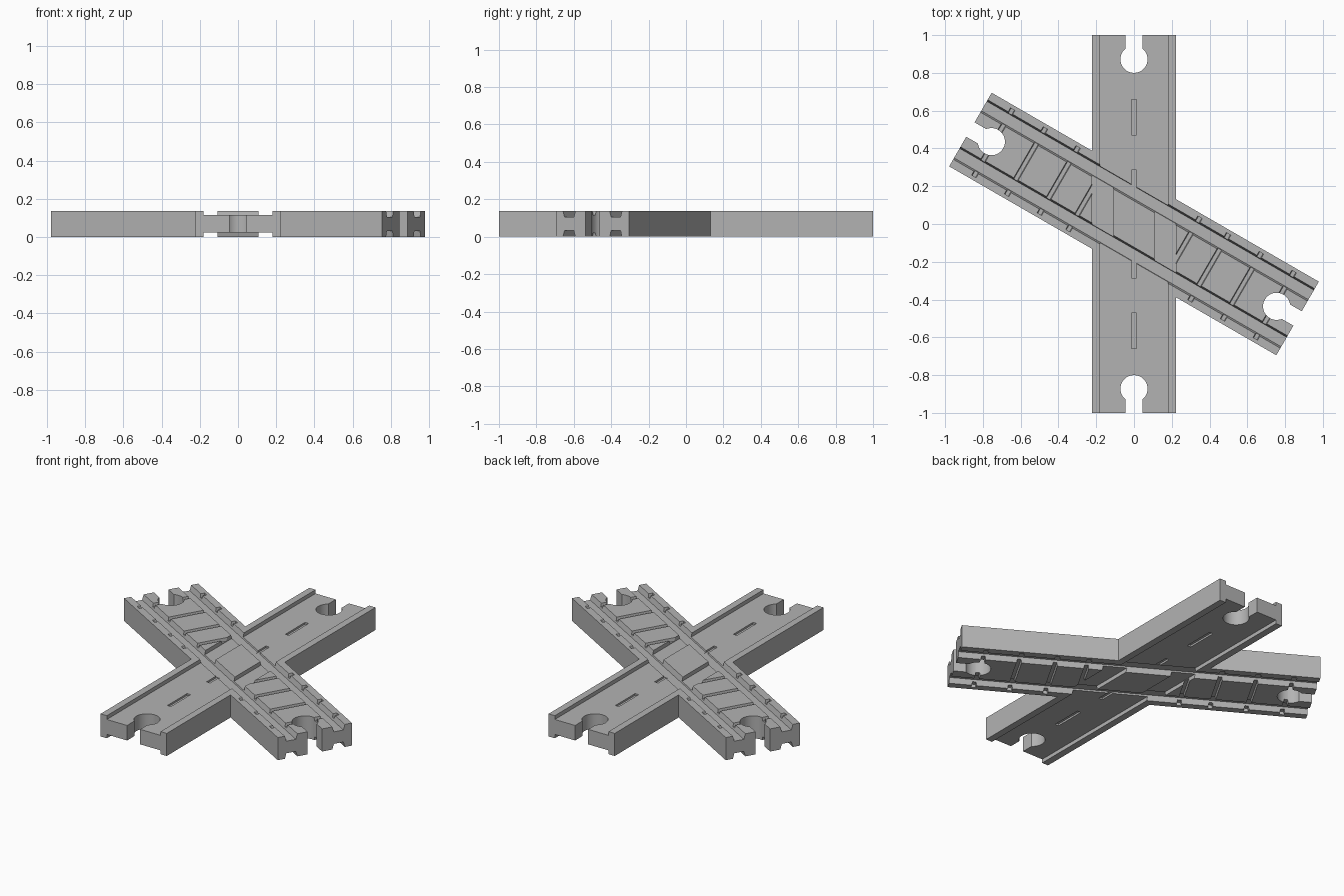
import bpy, bmesh, math
from mathutils import Vector

H = 0.137                      # thickness
ROAD, TRACK = 0.222, 0.225     # half widths
LANE, TIE_END = 0.18, 0.205
ANGLE = math.radians(-30)
C, S = math.cos(ANGLE), math.sin(ANGLE)

if "Cube" in bpy.data.objects:
    bpy.data.objects.remove(bpy.data.objects["Cube"], do_unlink=True)

grey = bpy.data.materials.new("plain_grey")
grey.use_nodes = True
grey.diffuse_color = (0.45, 0.45, 0.45, 1)
grey.node_tree.nodes["Principled BSDF"].inputs["Base Color"].default_value = grey.diffuse_color


def turn(u, v):
    """Track coordinates to model coordinates."""
    return (u * C - v * S, u * S + v * C)


def cross(x, v):
    """Point at the given x lying on a line parallel to the track."""
    return (x, (v + x * S) / C)


def loft(name, low, high, z0, z1):
    """Solid between two flat polygons with equal point counts."""
    bm = bmesh.new()
    a = [bm.verts.new((x, y, z0)) for x, y in low]
    b = [bm.verts.new((x, y, z1)) for x, y in high]
    bm.faces.new(a)
    bm.faces.new(b)
    for i in range(len(a)):
        j = (i + 1) % len(a)
        bm.faces.new((a[i], a[j], b[j], b[i]))
    bmesh.ops.recalc_face_normals(bm, faces=bm.faces)
    mesh = bpy.data.meshes.new(name)
    bm.to_mesh(mesh)
    bm.free()
    obj = bpy.data.objects.new(name, mesh)
    bpy.context.collection.objects.link(obj)
    mesh.materials.append(grey)
    return obj


def rect(a0, a1, b0, b1):
    return [(a0, b0), (a1, b0), (a1, b1), (a0, b1)]


def track_rect(u0, u1, v0, v1):
    return [turn(*p) for p in rect(u0, u1, v0, v1)]


# Crossing body: road outline merged with the slanted track outline
half = [(ROAD, -1), cross(ROAD, -TRACK), turn(1, -TRACK), turn(1, TRACK),
        cross(ROAD, TRACK), (ROAD, 1)]
outline = half + [(-x, -y) for x, y in half]
body = loft("track_crossing", outline, outline, 0, H)
bpy.context.view_layer.objects.active = body


def carve(cutter):
    cutter.hide_render = True
    mod = body.modifiers.new("cut", 'BOOLEAN')
    mod.operation, mod.solver, mod.object = 'DIFFERENCE', 'EXACT', cutter
    bpy.ops.object.modifier_apply(modifier=mod.name)
    bpy.data.objects.remove(cutter, do_unlink=True)


def recess(floor, rim, depth):
    """Carve the same recess into the top and the underside."""
    over = 0.03
    grow = (depth + over) / depth
    high = [Vector(f).lerp(Vector(r), grow) for f, r in zip(floor, rim)]
    carve(loft("cutter", floor, high, H - depth, H + over))
    carve(loft("cutter", floor, high, depth, -over))


for side in (-1, 1):
    # Wheel grooves along the track, with slightly sloping walls
    recess(track_rect(-1.1, 1.1, side * 0.115, side * 0.173),
           track_rect(-1.1, 1.1, side * 0.106, side * 0.182), 0.032)
    # Sunken road lane on each side of the track
    lane = [cross(-LANE, side * 0.15), cross(LANE, side * 0.15),
            (LANE, side * 1.1), (-LANE, side * 1.1)]
    recess(lane, lane, 0.023)
    # Gap between the raised middle plate and the track plates
    gap = [cross(side * x, v) for x, v in
           ((0.108, -0.145), (ROAD, -0.145), (ROAD, 0.145), (0.108, 0.145))]
    recess(gap, gap, 0.0235)
    # Sleeper slots across the track
    for u in (0.285, 0.46, 0.66, 0.86):
        recess(track_rect(side * u - 0.01, side * u + 0.01, -TIE_END, TIE_END),
               track_rect(side * u - 0.014, side * u + 0.014, -TIE_END, TIE_END), 0.02)
    # Centre line dashes on the road
    for y0, y1 in ((0.47, 0.66), (0.19, 0.285)):
        dash = rect(-0.012, 0.012, side * y0, side * y1)
        recess(dash, dash, 0.034)
    # Keyhole connectors at the four ends
    ring = [(0.072 * math.cos(t * math.tau / 32), 0.072 * math.sin(t * math.tau / 32))
            for t in range(32)]
    for place in (lambda a, b: (b, a), turn):
        hole = [place(side * 0.872 + x, y) for x, y in ring]
        neck = [place(side * a, b) for a, b in rect(0.88, 1.1, -0.044, 0.044)]
        carve(loft("cutter", hole, hole, -0.05, H + 0.05))
        carve(loft("cutter", neck, neck, -0.05, H + 0.05))

# Smooth the round holes and keep every other edge sharp
body.select_set(True)
bpy.ops.object.shade_smooth_by_angle(angle=math.radians(25))
